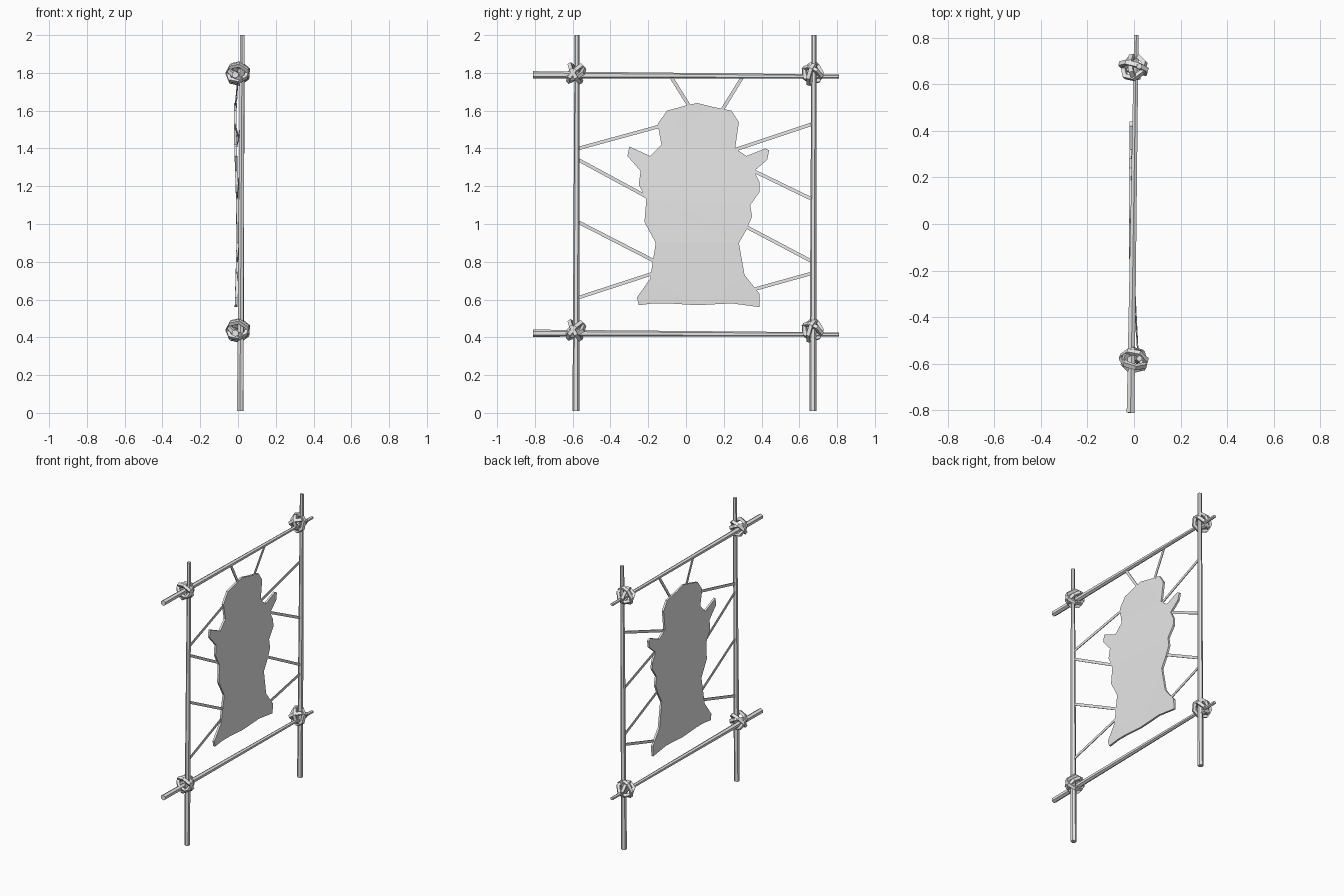
import bpy
import bmesh
import math
from mathutils import Vector, Matrix

default_cube = bpy.data.objects.get("Cube")
if default_cube:
    bpy.data.objects.remove(default_cube, do_unlink=True)


def make_material(name, value):
    material = bpy.data.materials.new(name)
    material.use_nodes = True
    colour = (value, value, value, 1)
    material.diffuse_color = colour
    material.node_tree.nodes["Principled BSDF"].inputs["Base Color"].default_value = colour
    return material


grey = make_material("plain grey", 0.8)


def finish(name, bm):
    """Turn a bmesh into a flat shaded object."""
    bmesh.ops.recalc_face_normals(bm, faces=bm.faces)
    mesh = bpy.data.meshes.new(name)
    bm.to_mesh(mesh)
    bm.free()
    mesh.materials.append(grey)
    obj = bpy.data.objects.new(name, mesh)
    bpy.context.collection.objects.link(obj)
    return obj


def pole(name, start, end, start_radius, end_radius):
    """Tapered six sided stick between two points."""
    start, end = Vector(start), Vector(end)
    axis = end - start
    turn = axis.to_track_quat("Z", "Y").to_matrix().to_4x4()
    bm = bmesh.new()
    bmesh.ops.create_cone(bm, cap_ends=True, segments=6, radius1=start_radius,
                          radius2=end_radius, depth=axis.length,
                          matrix=Matrix.Translation((start + end) / 2) @ turn)
    return finish(name, bm)


def cord(name, start, end, width=0.018, thickness=0.005):
    """Flat lacing strip between two points."""
    start, end = Vector(start), Vector(end)
    axis = end - start
    along = axis.normalized()
    across = along.cross(Vector((1, 0, 0))).normalized()
    out = across.cross(along)
    frame = Matrix((along * axis.length, across * width, out * thickness)).transposed()
    bm = bmesh.new()
    bmesh.ops.create_cube(bm, size=1,
                          matrix=Matrix.Translation((start + end) / 2) @ frame.to_4x4())
    return finish(name, bm)


def add_loop(bm, centre, axis, radius, thickness, sides=7):
    """Angular rope loop: a square section swept round an axis."""
    turn = Vector(axis).to_track_quat("Z", "Y")
    rings = []
    for i in range(sides):
        angle = math.tau * i / sides
        radial = Vector((math.cos(angle), math.sin(angle), 0))
        ring = []
        for j in range(4):
            a = math.tau * (j + 0.5) / 4
            point = radial * (radius + thickness * math.cos(a))
            point.z = thickness * math.sin(a)
            ring.append(bm.verts.new(Vector(centre) + turn @ point))
        rings.append(ring)
    for i in range(sides):
        a, b = rings[i], rings[(i + 1) % sides]
        for j in range(4):
            k = (j + 1) % 4
            bm.faces.new((a[j], a[k], b[k], b[j]))


# Frame: two uprights and two crossbars
pole("near_upright", (0.012, -0.582, 0.01), (0.023, -0.577, 2), 0.019, 0.013)
pole("far_upright", (0.012, 0.672, 0.01), (0.023, 0.677, 2), 0.019, 0.013)
pole("top_crossbar", (-0.015, -0.81, 1.79), (0.01, 0.81, 1.78), 0.019, 0.011)
pole("bottom_crossbar", (-0.015, -0.81, 0.422), (0.01, 0.81, 0.415), 0.019, 0.011)

# Rope lashings at the four crossings
near_loops = [((0.2, 1, 0.6), 0.055), ((0.5, -0.5, 1), 0.05), ((0.3, 0.9, -0.8), 0.055)]
far_loops = [((1, 0.2, 0.3), 0.05), ((0.3, 1, -0.3), 0.058), ((-0.5, 0.5, 0.8), 0.052)]
for level, height in (("bottom", 0.437), ("top", 1.797)):
    for side, y, loops in (("near", -0.585, near_loops), ("far", 0.67, far_loops)):
        knot = bmesh.new()
        for axis, radius in loops:
            add_loop(knot, (0, y, height), axis, radius, 0.014)
        finish(f"{level}_{side}_lashing", knot)


# Stretched hide: flat outline, gently waved and given thickness
def hide_depth(z):
    return -0.008 + 0.007 * math.cos((z - 0.95) * 5)


outline = [
    (.06, 1.64), (.14, 1.62), (.24, 1.6), (.28, 1.54), (.26, 1.4), (.32, 1.36),
    (.42, 1.4), (.44, 1.39), (.43, 1.34), (.36, 1.28), (.39, 1.22), (.39, 1.17),
    (.34, 1.1), (.35, 1.04), (.32, .97), (.28, .9), (.31, .73), (.39, .63),
    (.39, .56), (.24, .58), (.06, .57), (-.1, .58), (-.17, .58), (-.25, .57),
    (-.26, .61), (-.19, .71), (-.16, .9), (-.22, 1.01), (-.21, 1.13), (-.25, 1.21),
    (-.24, 1.28), (-.31, 1.36), (-.3, 1.41), (-.19, 1.36), (-.13, 1.42),
    (-.15, 1.53), (-.1, 1.6), (.01, 1.63)]
hide = bmesh.new()
face = hide.faces.new([hide.verts.new((0, y, z)) for y, z in outline])
skin = bmesh.ops.extrude_face_region(hide, geom=[face], use_keep_orig=True)
raised = {v for v in skin["geom"] if isinstance(v, bmesh.types.BMVert)}
bmesh.ops.triangulate(hide, faces=[f for f in hide.faces if len(f.verts) > 4])
for v in hide.verts:
    v.co.x = hide_depth(v.co.z) + (0.007 if v in raised else -0.007)
finish("stretched_hide", hide)

# Lacing: (hide y, hide z, frame y, frame z)
lacing = [
    (-.13, 1.52, -.57, 1.4), (-.2, 1.14, -.57, 1.34), (-.16, .8, -.57, 1.01),
    (-.17, .74, -.57, .61), (.25, 1.39, .67, 1.53), (.36, 1.28, .67, 1.13),
    (.31, .99, .67, .8), (.31, .64, .67, .74),
    (.02, 1.62, -.08, 1.78), (.14, 1.52, .3, 1.78)]
for number, (y, z, frame_y, frame_z) in enumerate(lacing, 1):
    frame_x = 0 if frame_z > 1.7 else 0.018
    cord(f"lacing_{number}", (hide_depth(z), y, z), (frame_x, frame_y, frame_z))
